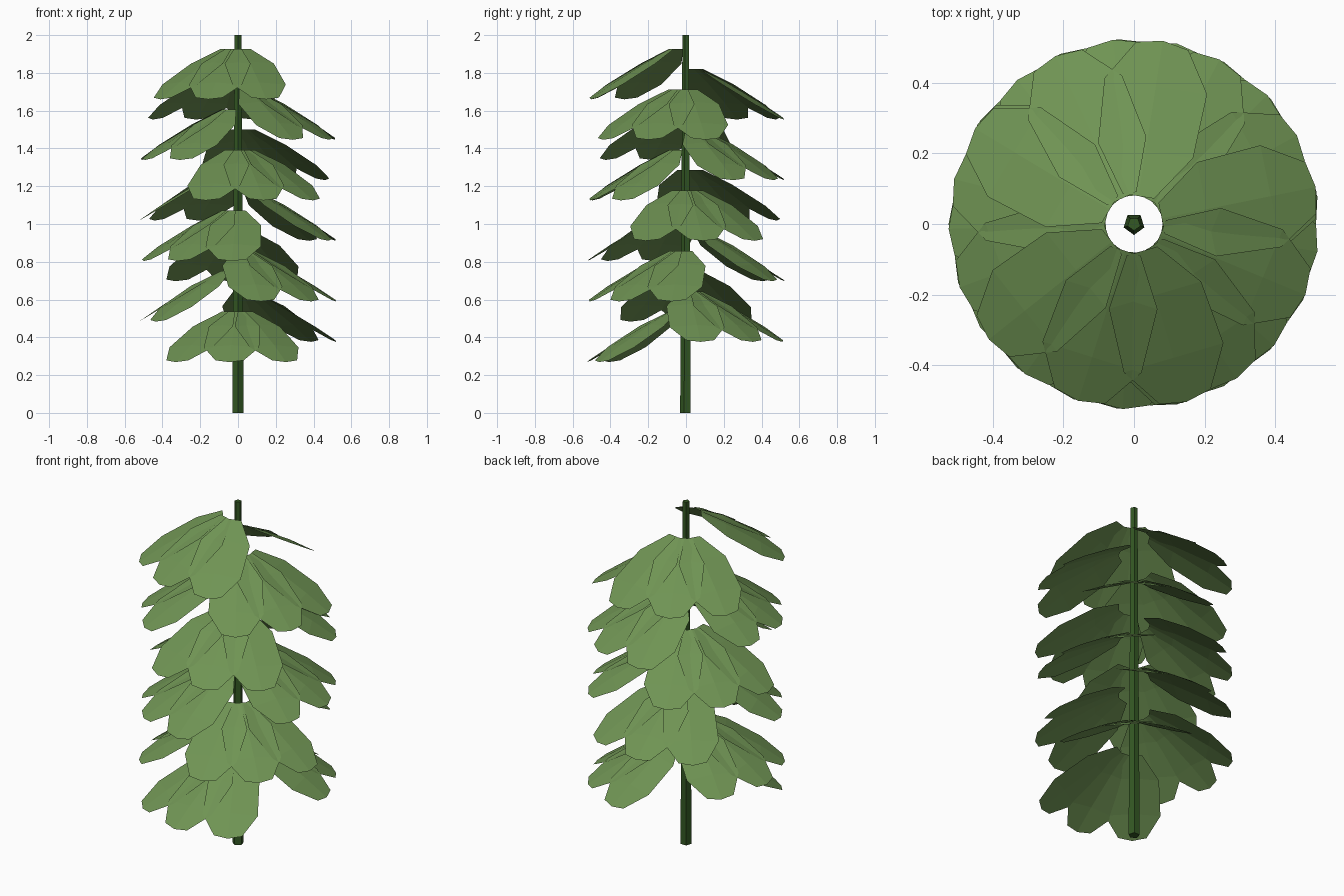
import bpy, bmesh, math
from mathutils import Matrix

cube = bpy.data.objects.get("Cube")
if cube:
    bpy.data.objects.remove(cube, do_unlink=True)


def make_material(name, colour):
    mat = bpy.data.materials.new(name)
    mat.use_nodes = True
    mat.diffuse_color = (*colour, 1)
    mat.node_tree.nodes["Principled BSDF"].inputs["Base Color"].default_value = (*colour, 1)
    return mat


leaf_green = make_material("leaf_green", (0.16, 0.295, 0.088))
stem_green = make_material("stem_green", (0.034, 0.098, 0.017))


def make_object(name, bm, mat):
    mesh = bpy.data.meshes.new(name)
    bm.to_mesh(mesh)
    bm.free()
    mesh.materials.append(mat)
    obj = bpy.data.objects.new(name, mesh)
    bpy.context.collection.objects.link(obj)
    return obj


# Tapering five-sided stem, one corner to the front
bm = bmesh.new()
bmesh.ops.create_cone(bm, cap_ends=True, segments=5, radius1=0.031, radius2=0.019, depth=2)
bm.verts.ensure_lookup_table()
corner = bm.verts[0].co
front_turn = -math.pi / 2 - math.atan2(corner.y, corner.x)
bmesh.ops.transform(bm, verts=bm.verts,
                    matrix=Matrix.Translation((0, 0, 1)) @ Matrix.Rotation(front_turn, 4, "Z"))
make_object("stem", bm, stem_green)

# Leaflet sections: distance along the rib, half width
SECTIONS = [(0.08, 0.045), (0.21, 0.136), (0.395, 0.147), (0.51, 0.075)]
SLOPE = 0.6


def add_leaflet(bm, angle):
    """A blunt blade with a slightly raised rib, drooping outwards along +x, then turned."""
    turn = Matrix.Rotation(angle, 4, "Z")
    rows = []
    for i, (dist, half) in enumerate(SECTIONS):
        rib = dist + (0.015 if i == len(SECTIONS) - 1 else 0)
        row = []
        for along, side in ((dist, -half), (rib, 0), (dist, half)):
            lift = 0.012 if side == 0 and 0 < i < len(SECTIONS) - 1 else 0
            z = -SLOPE * (along - 0.09) + lift
            co = (turn @ Matrix.Translation((along, side, z))).to_translation()
            row.append(bm.verts.new(co))
        rows.append(row)
    for a, b in zip(rows, rows[1:]):
        for j in range(2):
            bm.faces.new((a[j], b[j], b[j + 1], a[j + 1]))


# Fans of three leaflets climbing the stem in a golden-angle spiral
for k in range(14):
    bm = bmesh.new()
    for spread in (-39, -5, 29):
        add_leaflet(bm, math.radians(-90 + 137.5 * k + spread))
    fan = make_object(f"leaf_fan_{k + 1}", bm, leaf_green)
    fan.location.z = 0.53 + 0.107 * k
